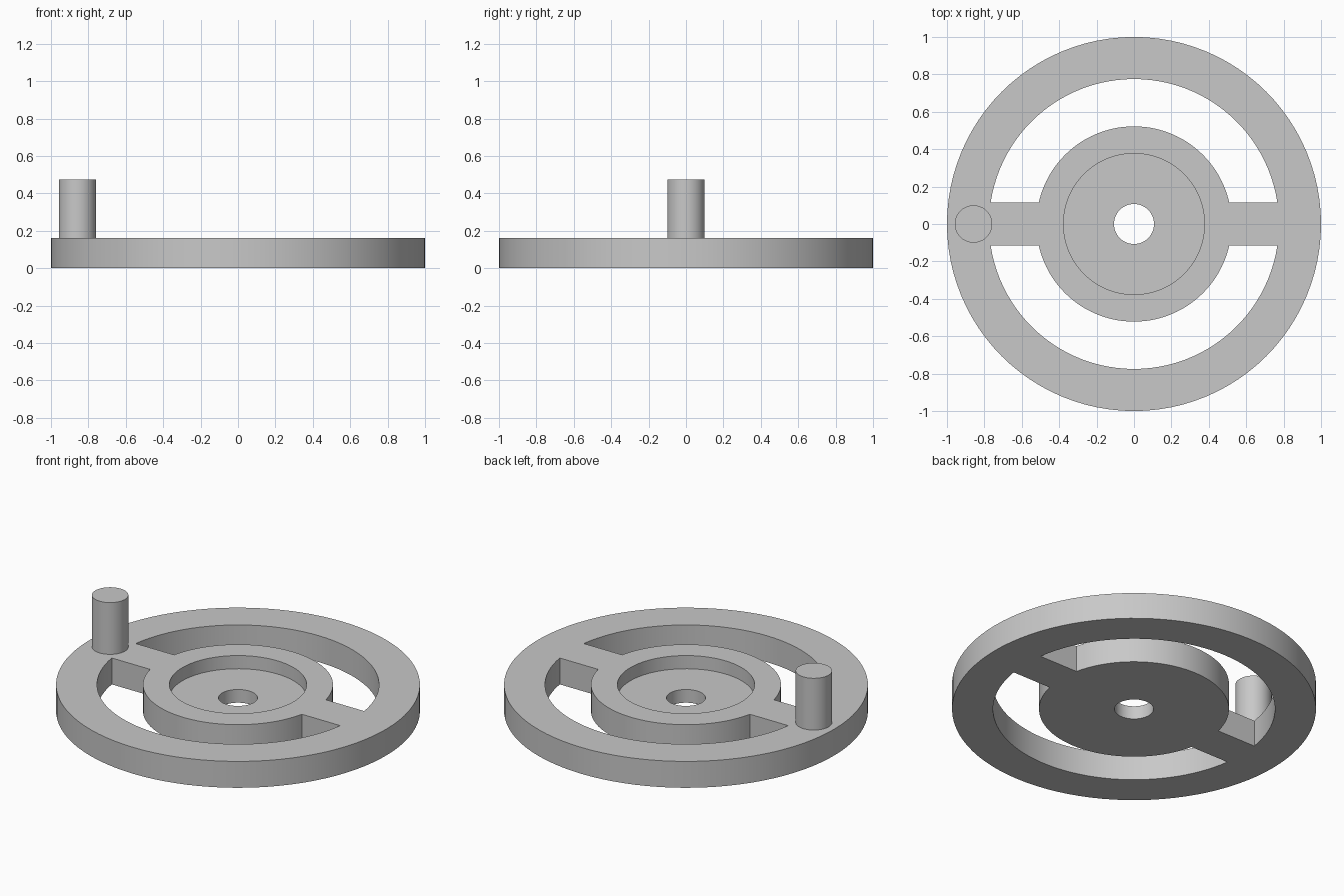
import bpy
import bmesh
from math import asin, cos, pi, radians, sin

if "Cube" in bpy.data.objects:
    bpy.data.objects.remove(bpy.data.objects["Cube"], do_unlink=True)

SEGMENTS = 96
THICKNESS = 0.16
RIM_INNER = 0.775
HUB_RADIUS = 0.522
SPOKE_HALF = 0.115

grey = bpy.data.materials.new("plain_grey")
grey.use_nodes = True
grey.diffuse_color = (0.58, 0.58, 0.58, 1)
grey.node_tree.nodes["Principled BSDF"].inputs["Base Color"].default_value = grey.diffuse_color


def arc(radius, start, end, count):
    """Points along an arc, both ends included."""
    step = (end - start) / count
    return [(radius * cos(start + i * step), radius * sin(start + i * step))
            for i in range(count + 1)]


def prism(name, outline, bottom, top):
    """Extrude a flat outline between two heights."""
    bm = bmesh.new()
    face = bm.faces.new([bm.verts.new((x, y, bottom)) for x, y in outline])
    moved = bmesh.ops.extrude_face_region(bm, geom=[face])["geom"]
    for v in moved:
        if isinstance(v, bmesh.types.BMVert):
            v.co.z = top
    bmesh.ops.recalc_face_normals(bm, faces=bm.faces)
    mesh = bpy.data.meshes.new(name)
    bm.to_mesh(mesh)
    bm.free()
    mesh.materials.append(grey)
    obj = bpy.data.objects.new(name, mesh)
    bpy.context.collection.objects.link(obj)
    return obj


def disc(name, radius, bottom, top, x=0):
    points = arc(radius, 0, 2 * pi, SEGMENTS)[:-1]
    return prism(name, [(px + x, py) for px, py in points], bottom, top)


def window(name, side):
    """Opening between rim and hub on one side of the spokes."""
    outer = asin(SPOKE_HALF / RIM_INNER)
    inner = asin(SPOKE_HALF / HUB_RADIUS)
    outline = (arc(RIM_INNER, outer, pi - outer, SEGMENTS // 2)
               + arc(HUB_RADIUS, pi - inner, inner, SEGMENTS // 2))
    return prism(name, [(x, side * y) for x, y in outline], -0.1, 0.3)


# Wheel: solid disc with two windows, a hub recess and a shaft hole
wheel = disc("wheel", 1, 0, THICKNESS)
cutters = [
    window("back_window_cutter", 1),
    window("front_window_cutter", -1),
    disc("hub_recess_cutter", 0.377, THICKNESS / 2, 0.3),
    disc("shaft_hole_cutter", 0.107, -0.1, 0.3),
]
for cutter in cutters:
    cutter.hide_render = True
    cut = wheel.modifiers.new(cutter.name, "BOOLEAN")
    cut.operation = "DIFFERENCE"
    cut.solver = "EXACT"
    cut.object = cutter

# Bake the cuts and drop the cutters
bpy.context.view_layer.update()
evaluated = wheel.evaluated_get(bpy.context.evaluated_depsgraph_get())
baked = bpy.data.meshes.new_from_object(evaluated)
wheel.modifiers.clear()
wheel.data = baked
for cutter in cutters:
    bpy.data.objects.remove(cutter, do_unlink=True)

# Crank handle standing on the right of the rim
handle = disc("crank_handle", 0.1, THICKNESS, 0.474, x=-0.858)

# Smooth round walls, crisp edges
bpy.ops.object.select_all(action="DESELECT")
for obj in (wheel, handle):
    obj.select_set(True)
bpy.context.view_layer.objects.active = wheel
bpy.ops.object.shade_smooth_by_angle(angle=radians(30))
